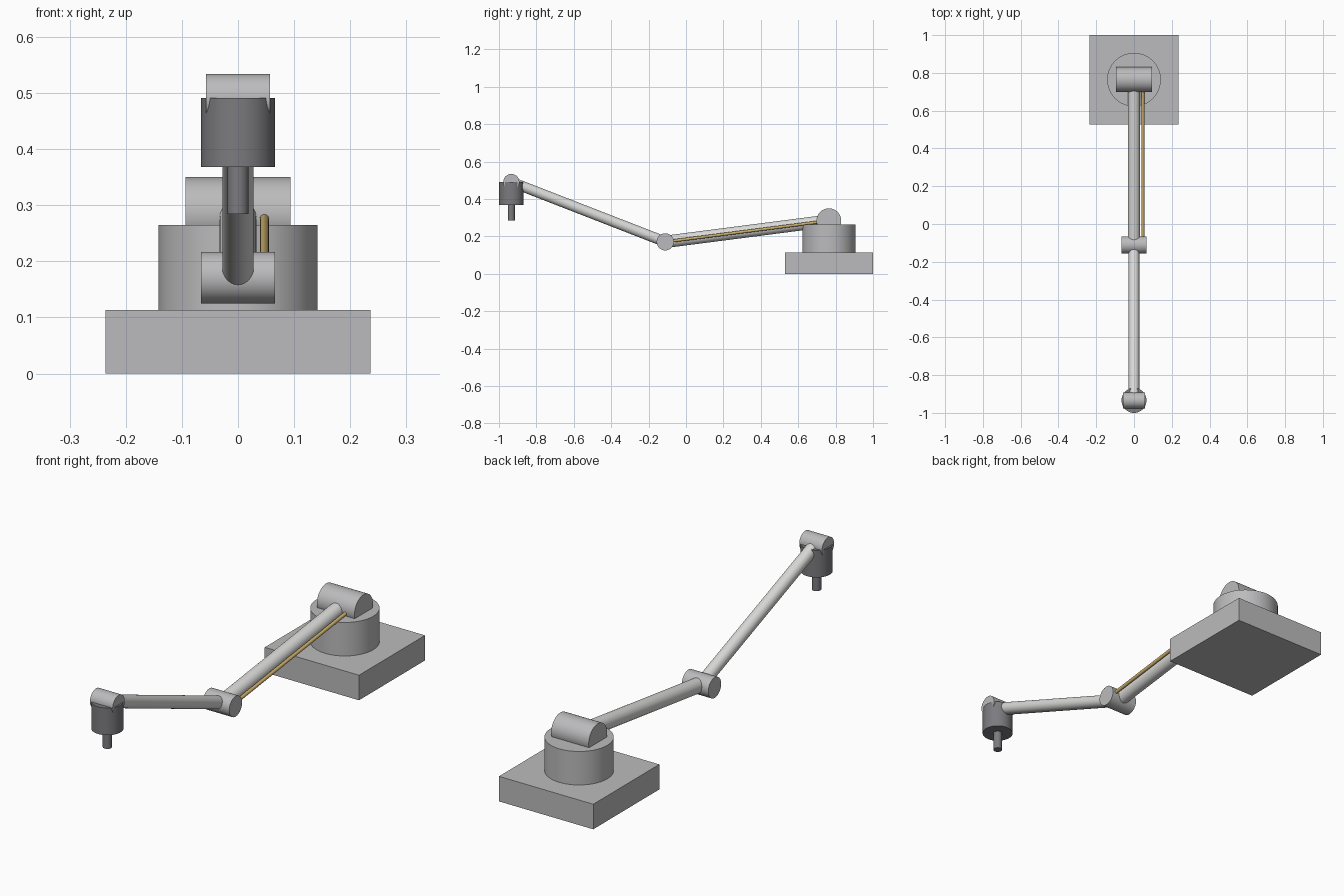
import bpy
import math
from mathutils import Vector

cube = bpy.data.objects.get("Cube")
if cube:
    bpy.data.objects.remove(cube, do_unlink=True)


def material(name, rgb):
    mat = bpy.data.materials.new(name)
    mat.use_nodes = True
    mat.diffuse_color = (*rgb, 1)
    mat.node_tree.nodes["Principled BSDF"].inputs["Base Color"].default_value = (*rgb, 1)
    return mat


housing_grey = material("housing grey", (0.5, 0.5, 0.51))
arm_grey = material("pale arm grey", (0.7, 0.7, 0.69))
tool_grey = material("dark tool grey", (0.2, 0.2, 0.215))
brass = material("brass", (0.6, 0.43, 0.15))


def rod(name, start, end, radius, mat, sides=64):
    """Capped cylinder between two points, with smooth sides and sharp rims."""
    start, end = Vector(start), Vector(end)
    axis = end - start
    bpy.ops.mesh.primitive_cylinder_add(
        vertices=sides, radius=radius, depth=axis.length,
        location=(start + end) / 2,
        rotation=axis.to_track_quat('Z', 'Y').to_euler())
    obj = bpy.context.object
    obj.name = name
    obj.data.materials.append(mat)
    bpy.ops.object.shade_smooth_by_angle(angle=math.radians(30))
    return obj


def hinge(name, centre, half_width, radius, mat):
    """Cylinder lying across the arm, along x."""
    offset = Vector((half_width, 0, 0))
    return rod(name, centre - offset, centre + offset, radius, mat)


# Pivot points of the arm
shoulder = Vector((0, 0.764, 0.284))
elbow = Vector((0, -0.111, 0.171))
wrist = Vector((0, -0.934, 0.491))


def below(point, z):
    return Vector((point.x, point.y, z))


# Base plate and turret
bpy.ops.mesh.primitive_cube_add(size=1, location=below(shoulder, 0.0567))
base = bpy.context.object
base.name = "base_plate"
base.scale = (0.472, 0.472, 0.1134)
base.data.materials.append(housing_grey)
rod("turret", below(shoulder, 0.1134), below(shoulder, 0.265), 0.142, housing_grey)

# Hinges
hinge("shoulder_joint", shoulder, 0.094, 0.066, housing_grey)
hinge("elbow_joint", elbow, 0.066, 0.046, housing_grey)
hinge("wrist_joint", wrist, 0.057, 0.043, housing_grey)

# Arm tubes
rod("upper_arm", shoulder, elbow, 0.033, arm_grey)
rod("forearm", elbow, wrist, 0.028, arm_grey)

# Piston rod beside the upper arm
side = Vector((0.047, 0, 0))
rod("piston_rod", shoulder + side, elbow + side, 0.008, brass, 32)

# Tool head and tip
rod("tool_head", wrist, below(wrist, 0.368), 0.066, tool_grey)
rod("tool_tip", below(wrist, 0.37), below(wrist, 0.284), 0.019, tool_grey, 32)
